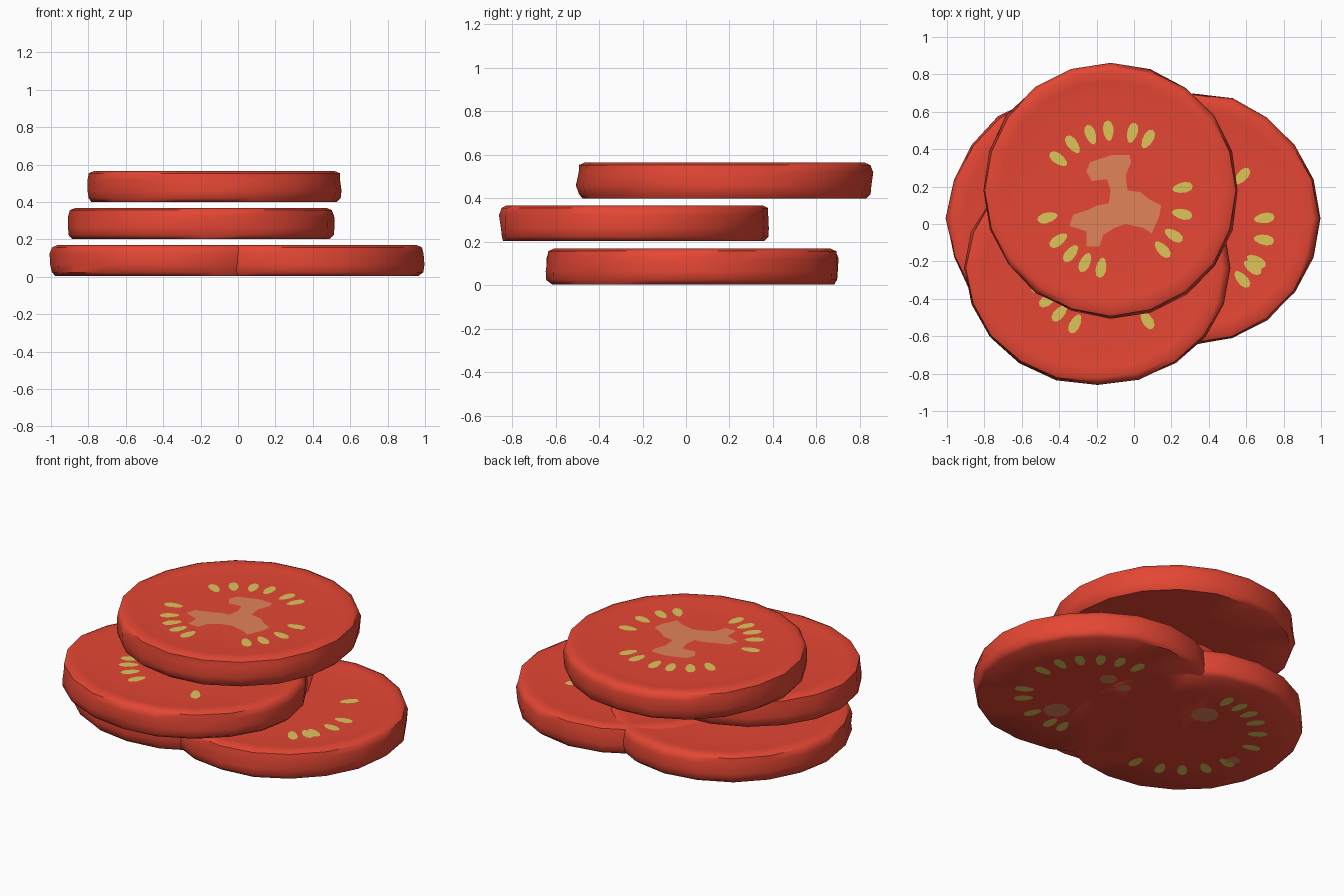
import bpy, bmesh, math, random
from mathutils import Matrix, Vector

if "Cube" in bpy.data.objects:
    bpy.data.objects.remove(bpy.data.objects["Cube"])

def material(name, color):
    m = bpy.data.materials.new(name)
    m.diffuse_color = (*color, 1)
    m.use_nodes = True
    m.node_tree.nodes["Principled BSDF"].inputs["Base Color"].default_value = m.diffuse_color
    return m

RED = material("tomato_red", (0.78, 0.062, 0.034))
SEED = material("seed_yellow", (0.74, 0.56, 0.105))
CORE = material("pale_core", (0.76, 0.23, 0.10))

R, N = 0.68, 20
TOP, UNDER = 0.156, -0.002      # heights of the markings
# radius factor and height of each ring, from underside to recessed top
PROFILE = [(0.55, 0.0), (0.965, 0.0), (0.99, 0.02), (1.0, 0.06), (0.995, 0.12),
           (0.98, 0.153), (0.94, 0.165), (0.86, 0.163), (0.72, 0.153), (0.4, 0.153)]
# outline of the pale core, in hundredths of a unit
CORE_OUTLINE = [(1, 19), (10, 19), (11, 15), (8, 8), (9, 0), (16, -1), (21, -5), (27, -8),
                (26, -14), (22, -23), (17, -20), (8, -18), (2, -20), (-4, -24), (-6, -30),
                (-13, -30), (-13, -22), (-22, -19), (-20, -13), (-11, -10), (-7, -8),
                (-1, -7), (0, 0), (-2, 6), (-10, 5), (-13, 10), (-11, 15)]

def finish(bm, name, mat, loc, smooth=False):
    mesh = bpy.data.meshes.new(name)
    bm.to_mesh(mesh)
    bm.free()
    mesh.transform(Matrix.Translation(loc))
    mesh.materials.append(mat)
    ob = bpy.data.objects.new(name, mesh)
    bpy.context.collection.objects.link(ob)
    if smooth:
        bpy.ops.object.select_all(action='DESELECT')
        ob.select_set(True)
        bpy.context.view_layer.objects.active = ob
        bpy.ops.object.shade_smooth_by_angle(angle=math.radians(50))

def plate(bm, pts, z):
    # flat marking facing up on the top, down on the underside
    f = bm.faces.new([bm.verts.new((x, y, z)) for x, y in pts])
    f.normal_update()
    if (f.normal.z > 0) != (z > 0):
        f.normal_flip()

def slice_body(name, loc, sx, sy, seed):
    # slice with a slightly uneven skin
    rnd = random.Random(seed)
    bm = bmesh.new()
    wobble = [1 + rnd.uniform(-0.008, 0.006) for _ in range(N)]
    rings = []
    for k, (f, z) in enumerate(PROFILE):
        ring = []
        for i in range(N):
            a = 2 * math.pi * (i + 0.0) / N
            r = R * f * wobble[i] + (rnd.uniform(-0.010, 0.004) if 1 <= k <= 4 else 0)
            h = z + (rnd.uniform(-0.006, 0.002) if k == 7 else 0)
            ring.append(bm.verts.new((sx * r * math.cos(a), sy * r * math.sin(a), h)))
        rings.append(ring)
    for lo, hi in zip(rings, rings[1:]):
        for i in range(N):
            j = (i + 1) % N
            bm.faces.new((lo[i], lo[j], hi[j], hi[i]))
    bm.faces.new(rings[0][::-1])
    bm.faces.new(rings[-1])
    finish(bm, name, RED, loc, True)

def seed_ring(name, loc, centre, angles, z, radius=0.37):
    bm = bmesh.new()
    for deg in angles:
        a = math.radians(deg)
        u = Vector((math.cos(a), math.sin(a)))
        v = Vector((-u.y, u.x))
        pts = []
        for i in range(10):
            t = 2 * math.pi * i / 10
            c, s = math.cos(t), math.sin(t)
            pts.append(Vector(centre) + u * (radius + 0.056 * c) + v * (0.028 + 0.005 * c) * s)
        plate(bm, pts, z)
    finish(bm, name, SEED, loc)

def core_spots(name, loc, spots):
    # small pale patches on an underside
    bm = bmesh.new()
    for x, y, r in spots:
        plate(bm, [(x + r * math.cos(i * math.pi / 4), y + r * math.sin(i * math.pi / 4))
                   for i in range(8)], UNDER)
    finish(bm, name, CORE, loc)

LEFT, RIGHT = (-0.325, 0.03, 0.004), (0.32, 0.03, 0.004)
MIDDLE, UPPER = (-0.195, -0.235, 0.203), (-0.125, 0.18, 0.4)

# slices
slice_body("bottom_left_slice", LEFT, 1, 0.99, 1)
slice_body("bottom_right_slice", RIGHT, 0.99, 0.99, 2)
slice_body("middle_slice", MIDDLE, 1.05, 0.925, 3)
slice_body("top_slice", UPPER, 1.01, 1.005, 4)

# markings on the upper faces
seed_ring("top_slice_seeds", UPPER, (0.02, -0.05),
          [144, 127, 110, 95, 75, 61, 10, -12, -31, -46, -101, -115, -129, -144, -165], TOP)
seed_ring("middle_slice_seeds", MIDDLE, (0.055, 0.045), [202, 214, 228, 243, 303], TOP, 0.385)
seed_ring("right_slice_seeds", RIGHT, (0.01, -0.05), [48, 8, -10, -29, -35, -48], TOP)
bm = bmesh.new()
plate(bm, [(x / 100, y / 100) for x, y in CORE_OUTLINE], TOP)
bmesh.ops.triangulate(bm, faces=bm.faces[:])
finish(bm, "top_slice_core", CORE, UPPER)

# markings on the undersides of the two lowest slices
seed_ring("right_underside_seeds", RIGHT, (0, 0),
          [256, 268, 290, 315, 330, 4, 22, 39, 56, 72, 89], UNDER, 0.39)
seed_ring("left_underside_seeds", LEFT, (0, 0),
          [268, 247, 230, 212, 194, 164, 143, 126, 112, 99, 86], UNDER, 0.42)
core_spots("right_underside_core", RIGHT, [(0.05, -0.26, 0.075), (0.05, 0.19, 0.05),
                                           (-0.08, 0.17, 0.04)])
core_spots("left_underside_core", LEFT, [(0.03, 0.23, 0.08), (-0.42, -0.06, 0.04)])
